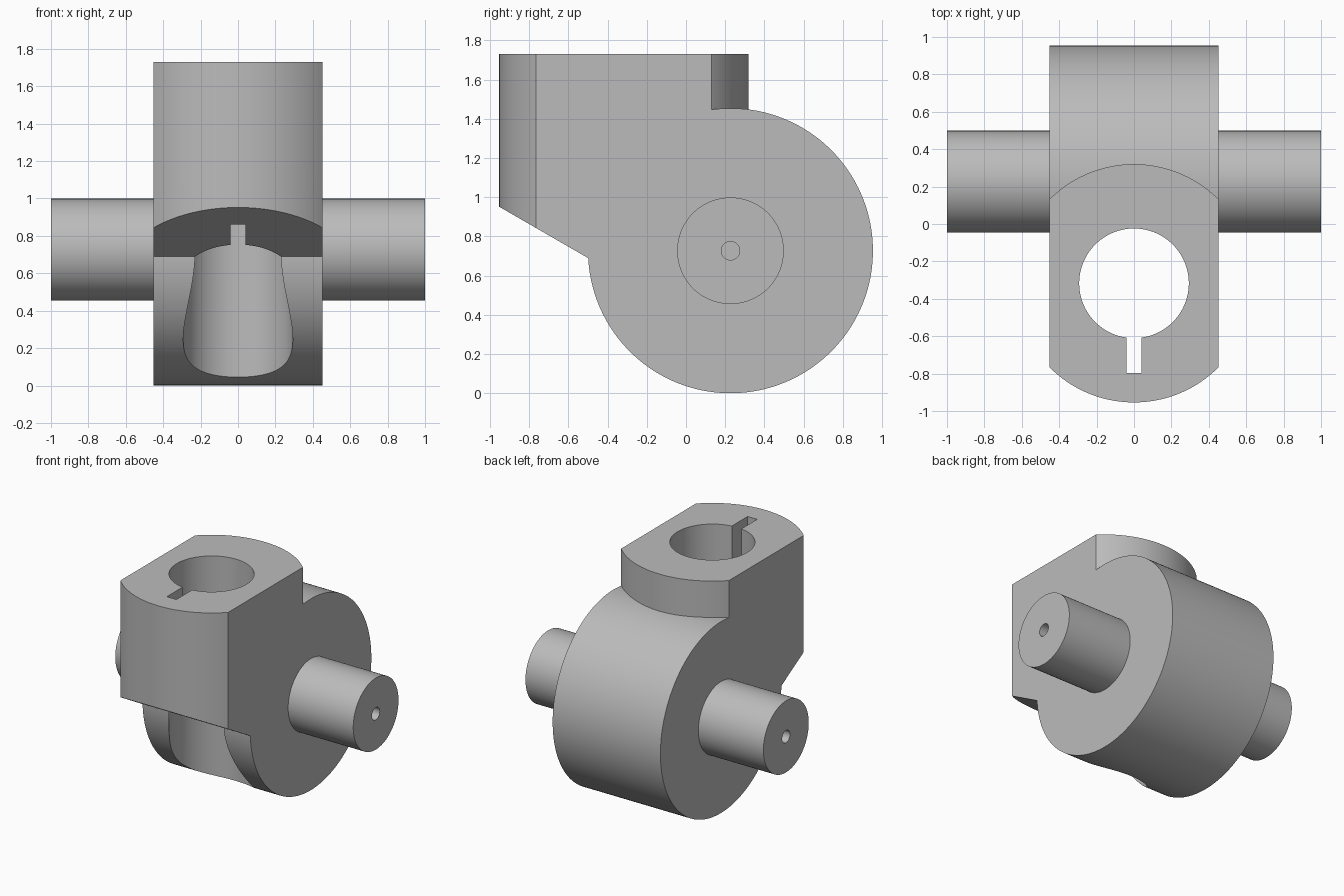
import bpy
import bmesh
from math import radians, pi
from mathutils import Matrix, Vector

cube = bpy.data.objects.get("Cube")
if cube:
    bpy.data.objects.remove(cube, do_unlink=True)

# Material
grey = bpy.data.materials.new("plain grey")
grey.use_nodes = True
colour = (0.5, 0.5, 0.5, 1)
grey.diffuse_color = colour
grey.node_tree.nodes["Principled BSDF"].inputs["Base Color"].default_value = colour

# Main dimensions
HALF_WIDTH = 0.453
HUB = Vector((0, 0.227, 0.727))
HUB_RADIUS = 0.727
HEAD_Y = -0.317
HEAD_RADIUS = 0.637
HEAD_TOP = 1.73
BORE_RADIUS = 0.293


def finish(bm, name):
    mesh = bpy.data.meshes.new(name)
    bm.to_mesh(mesh)
    bm.free()
    mesh.materials.append(grey)
    obj = bpy.data.objects.new(name, mesh)
    bpy.context.collection.objects.link(obj)
    return obj


def cylinder(name, radius, length, centre, axis="Z", sides=128):
    bm = bmesh.new()
    turn = Matrix.Rotation(pi / 2, 4, "Y") if axis == "X" else Matrix()
    bmesh.ops.create_cone(bm, cap_ends=True, segments=sides, radius1=radius,
                          radius2=radius, depth=length,
                          matrix=Matrix.Translation(centre) @ turn)
    return finish(bm, name)


def box(name, low, high):
    bm = bmesh.new()
    low, high = Vector(low), Vector(high)
    bmesh.ops.create_cube(bm, size=1, matrix=Matrix.Translation((low + high) / 2)
                          @ Matrix.Diagonal((*(high - low), 1)))
    return finish(bm, name)


def combine(target, tool, operation):
    mod = target.modifiers.new(operation, "BOOLEAN")
    mod.operation = operation
    mod.solver = "EXACT"
    mod.object = tool
    bpy.context.view_layer.objects.active = target
    bpy.ops.object.modifier_apply(modifier=mod.name)
    bpy.data.objects.remove(tool, do_unlink=True)


# Round hub
body = cylinder("pivot_body", HUB_RADIUS, 1.4, HUB, "X", 192)

# Upright head with a sloping underside
head = cylinder("head", HEAD_RADIUS, HEAD_TOP, (0, HEAD_Y, HEAD_TOP / 2), sides=192)
bm = bmesh.new()
bm.from_mesh(head.data)
slope = Matrix.Rotation(radians(-30), 3, "X") @ Vector((0, 0, -1))
cut = bmesh.ops.bisect_plane(bm, geom=bm.verts[:] + bm.edges[:] + bm.faces[:],
                             plane_co=(0, HEAD_Y - HEAD_RADIUS, 0.952),
                             plane_no=slope, clear_outer=True)
rim = [e for e in cut["geom_cut"] if isinstance(e, bmesh.types.BMEdge)]
bmesh.ops.edgeloop_fill(bm, edges=rim)
bmesh.ops.recalc_face_normals(bm, faces=bm.faces[:])
bm.to_mesh(head.data)
bm.free()
combine(body, head, "UNION")

# Flat sides
combine(body, box("side_trim", (-HALF_WIDTH, -2, -1), (HALF_WIDTH, 2, 3)), "INTERSECT")

# Axle stubs with blind centre holes
combine(body, cylinder("axle", 0.272, 2, HUB, "X"), "UNION")
for side in (-1, 1):
    hole = cylinder("centre_hole", 0.047, 0.4, HUB + Vector((side, 0, 0)), "X", 48)
    combine(body, hole, "DIFFERENCE")

# Vertical bore and keyway
combine(body, cylinder("bore", BORE_RADIUS, 4, (0, HEAD_Y, 1)), "DIFFERENCE")
combine(body, box("keyway", (-0.04, -0.797, -1), (0.04, HEAD_Y, 3)), "DIFFERENCE")

bpy.ops.object.select_all(action="DESELECT")
body.select_set(True)
bpy.context.view_layer.objects.active = body
bpy.ops.object.shade_smooth_by_angle(angle=radians(25))
